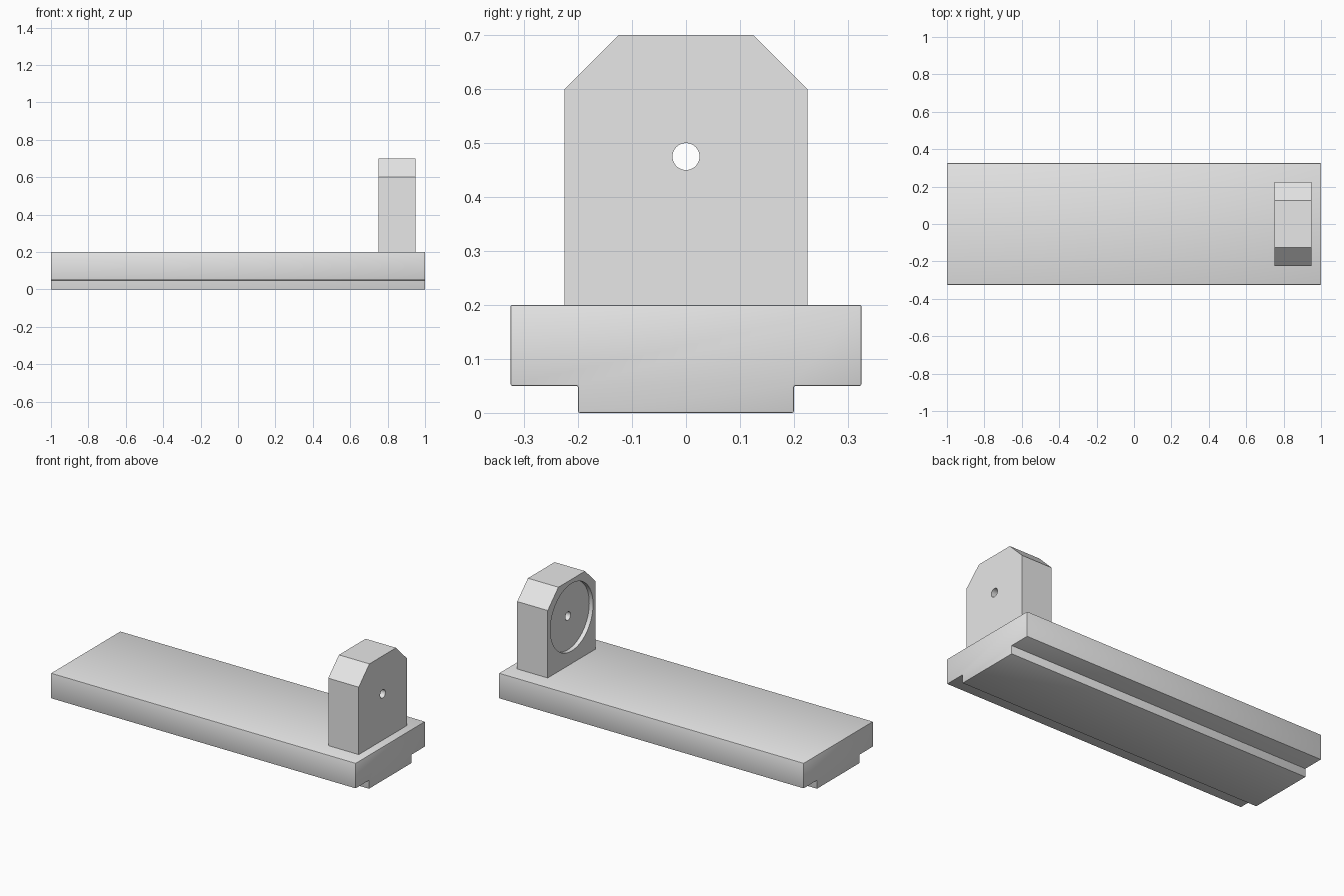
import bpy, bmesh, math
from mathutils import Matrix

if "Cube" in bpy.data.objects:
    bpy.data.objects.remove(bpy.data.objects["Cube"], do_unlink=True)

grey = bpy.data.materials.new("plain_grey")
grey.use_nodes = True
grey.diffuse_color = (0.8, 0.8, 0.8, 1)
grey.node_tree.nodes["Principled BSDF"].inputs["Base Color"].default_value = (0.8, 0.8, 0.8, 1)


def finish(name, bm):
    bmesh.ops.recalc_face_normals(bm, faces=bm.faces)
    mesh = bpy.data.meshes.new(name)
    bm.to_mesh(mesh)
    bm.free()
    mesh.materials.append(grey)
    obj = bpy.data.objects.new(name, mesh)
    bpy.context.collection.objects.link(obj)
    return obj


def select(obj):
    bpy.ops.object.select_all(action='DESELECT')
    obj.select_set(True)
    bpy.context.view_layer.objects.active = obj


def extrude_profile(name, half, x0, x1):
    """Mirror a half profile of (y, z) points and extrude it along x."""
    outline = half + [(-y, z) for y, z in reversed(half)]
    bm = bmesh.new()
    face = bm.faces.new([bm.verts.new((x0, y, z)) for y, z in outline])
    out = bmesh.ops.extrude_face_region(bm, geom=[face])
    moved = [v for v in out["geom"] if isinstance(v, bmesh.types.BMVert)]
    bmesh.ops.translate(bm, verts=moved, vec=(x1 - x0, 0, 0))
    return finish(name, bm)


def bore(target, radius, x0, x1, z):
    """Cut a round bore running along x."""
    bm = bmesh.new()
    place = Matrix.Translation(((x0 + x1) / 2, 0, z)) @ Matrix.Rotation(math.pi / 2, 4, 'Y')
    bmesh.ops.create_cone(bm, cap_ends=True, segments=64, radius1=radius,
                          radius2=radius, depth=x1 - x0, matrix=place)
    cutter = finish("bore_cutter", bm)
    cutter.hide_render = True
    mod = target.modifiers.new("bore", 'BOOLEAN')
    mod.operation = 'DIFFERENCE'
    mod.solver = 'EXACT'
    mod.object = cutter
    select(target)
    bpy.ops.object.modifier_apply(modifier=mod.name)
    bpy.data.objects.remove(cutter, do_unlink=True)


# Base plate with a guide tongue underneath and finely eased edges
base = extrude_profile("base_plate", [(0.2, 0), (0.2, 0.05), (0.325, 0.05), (0.325, 0.2)], -1, 1)
ease = base.modifiers.new("eased_edges", 'BEVEL')
ease.width = 0.003
ease.segments = 2
ease.limit_method = 'ANGLE'
select(base)
bpy.ops.object.modifier_apply(modifier=ease.name)

# Upright block with chamfered shoulders
block = extrude_profile("upright_block", [(0.225, 0.195), (0.225, 0.6), (0.125, 0.7)], 0.75, 0.95)

# Shallow round recess on the inner face, then the through hole
bore(block, 0.2, 0.7, 0.775, 0.475)
bore(block, 0.025, 0.7, 1.0, 0.475)

for obj in (base, block):
    select(obj)
    bpy.ops.object.shade_smooth_by_angle(angle=math.radians(30))
